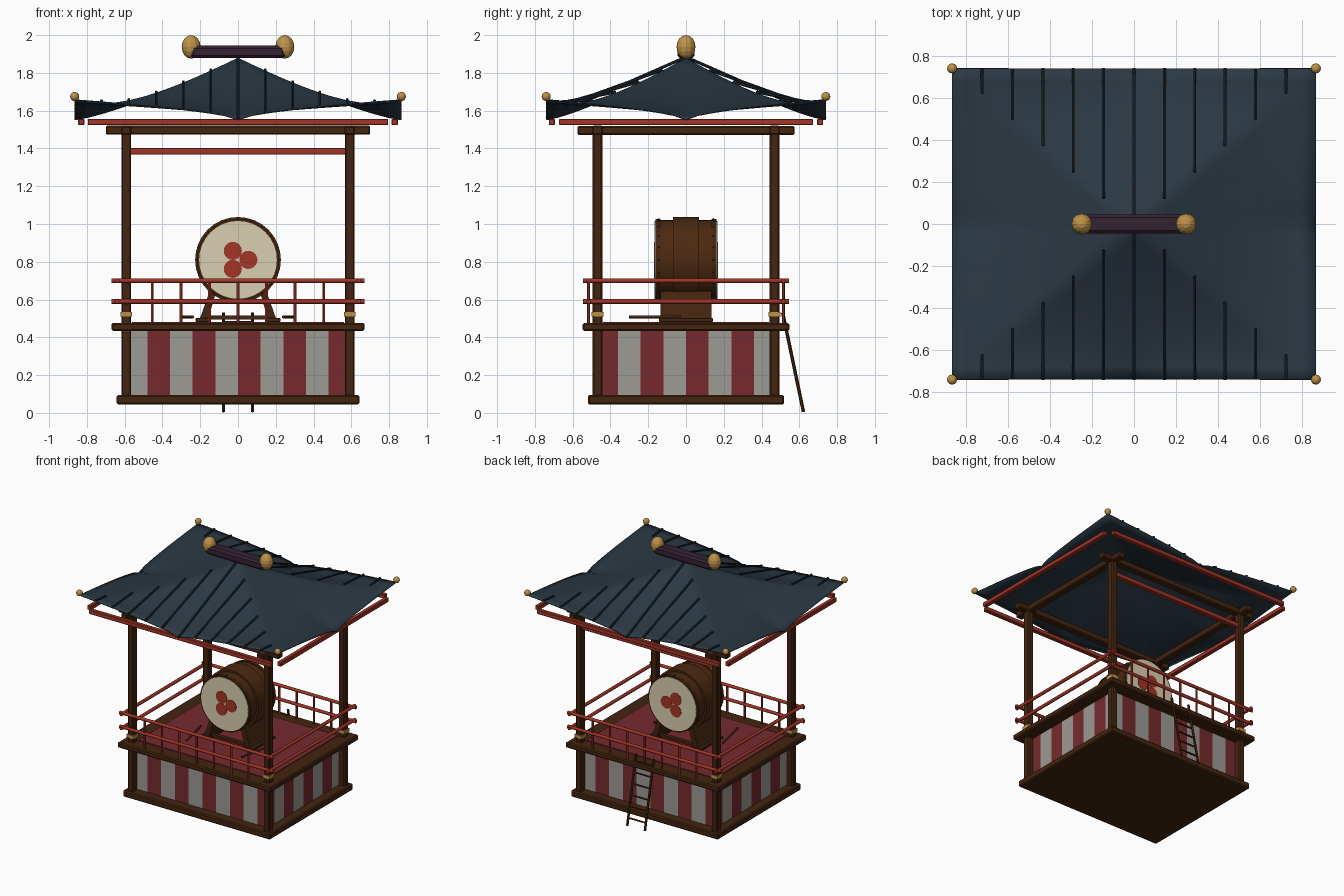
import bpy, bmesh, math
from mathutils import Vector

if "Cube" in bpy.data.objects:
    bpy.data.objects.remove(bpy.data.objects["Cube"])

def material(name, r, g, b):
    m = bpy.data.materials.new(name)
    m.diffuse_color = (r, g, b, 1)
    m.use_nodes = True
    m.node_tree.nodes["Principled BSDF"].inputs["Base Color"].default_value = m.diffuse_color
    return m

WOOD = material("dark wood", .057, .018, .005)
DRUMWOOD = material("drum wood", .072, .022, .005)
RED = material("vermilion", .37, .036, .02)
CRIMSON = material("crimson cloth", .18, .023, .027)
WHITE = material("white cloth", .34, .325, .30)
CREAM = material("drum skin", .70, .62, .44)
SLATE = material("slate roof", .024, .040, .057)
RIB = material("dark slate", .011, .019, .026)
PURPLE = material("ridge purple", .034, .016, .032)
GOLD = material("brass", .52, .29, .065)

def mesh_object(name, bm, *mats):
    me = bpy.data.meshes.new(name)
    bmesh.ops.recalc_face_normals(bm, faces=bm.faces)
    bm.to_mesh(me)
    bm.free()
    ob = bpy.data.objects.new(name, me)
    bpy.context.collection.objects.link(ob)
    for m in mats:
        me.materials.append(m)
    return ob

def smooth(ob, angle=40):
    bpy.ops.object.select_all(action='DESELECT')
    ob.select_set(True)
    bpy.context.view_layer.objects.active = ob
    bpy.ops.object.shade_smooth_by_angle(angle=math.radians(angle))

def box(name, c, s, mat, bevel=0.0):
    bm = bmesh.new()
    bmesh.ops.create_cube(bm, size=1)
    for v in bm.verts:
        v.co = Vector((c[i] + v.co[i] * s[i] for i in range(3)))
    if bevel:
        bmesh.ops.bevel(bm, geom=bm.edges[:], offset=bevel, segments=1, affect='EDGES')
    return mesh_object(name, bm, mat)

def rod(name, a, b, r, mat, seg=8):
    a, b = Vector(a), Vector(b)
    bm = bmesh.new()
    bmesh.ops.create_cone(bm, cap_ends=True, segments=seg, radius1=r, radius2=r, depth=(b - a).length)
    q = (b - a).to_track_quat('Z', 'Y')
    for v in bm.verts:
        v.co = q @ v.co + (a + b) / 2
    ob = mesh_object(name, bm, mat)
    smooth(ob, 50)
    return ob

def ball(name, c, s, mat):
    bm = bmesh.new()
    bmesh.ops.create_uvsphere(bm, u_segments=12, v_segments=8, radius=1)
    for v in bm.verts:
        v.co = Vector((c[i] + v.co[i] * s[i] for i in range(3)))
    return mesh_object(name, bm, mat)

PX, PY = .592, .468

# Stage base and floor
box("base_sill", (0, 0, .069), (1.285, 1.04, .05), WOOD, .008)
box("floor_slab", (0, 0, .455), (1.34, 1.095, .042), WOOD, .008)
box("floor_carpet", (0, 0, .478), (1.12, .88, .008), CRIMSON)

# Striped cloth skirt, one run of strips per side
bm = bmesh.new()
for k in range(4):
    hw, d = ((.57, .445), (.445, .57))[k % 2]
    cuts = sorted({-hw, hw} | {i * .12 for i in range(-4, 5) if abs(i * .12) < hw})
    for a, b in zip(cuts, cuts[1:]):
        vs = []
        for t, z in ((a, .09), (b, .09), (b, .44), (a, .44)):
            x, y = t, -d
            for _ in range(k):
                x, y = -y, x
            vs.append(bm.verts.new((x, y, z)))
        f = bm.faces.new(vs)
        f.material_index = 1 if math.floor((a + b) / .24) % 2 == 0 else 0
mesh_object("striped_skirt", bm, WHITE, CRIMSON)

# Corner posts with brass bands, top beams, railings, eave bars
for sx in (-1, 1):
    for sy in (-1, 1):
        box("corner_post", (sx * PX, sy * PY, .78), (.052, .052, 1.42), WOOD, .007)
        box("post_band", (sx * PX, sy * PY, .522), (.062, .062, .025), GOLD)
        ball("eave_ball", (sx * .865, sy * .74, 1.675), (.024, .024, .024), GOLD)
for s in (-1, 1):
    box("top_beam_long", (0, s * PY, 1.497), (1.40, .055, .048), WOOD, .007)
    box("top_beam_side", (s * PX, 0, 1.495), (.055, 1.15, .048), WOOD, .007)
    box("eave_bar_long", (0, s * .71, 1.54), (1.59, .033, .034), RED, .004)
    box("eave_bar_side", (s * .83, 0, 1.54), (.033, 1.345, .034), RED, .004)
    for z in (.59, .70):
        rod("rail_long", (-.67, s * .515, z), (.67, s * .515, z), .0125, RED)
        rod("rail_side", (s * .64, -.545, z), (s * .64, .545, z), .0125, RED)
    for i in range(-3, 4):
        rod("baluster", (i * .151, s * .515, .47), (i * .151, s * .515, .70), .008, RED, 6)
box("back_tie_beam", (0, PY, 1.385), (1.14, .034, .036), RED, .004)

# Ladder leaning on the back
foot, top = Vector((0, .622, .005)), Vector((0, .512, .53))
for s in (-1, 1):
    off = Vector((s * .077, 0, 0))
    rod("ladder_rail", foot + off, top + off, .009, WOOD, 6)
for i in range(6):
    p = foot.lerp(top, (i + .7) / 6.3)
    rod("ladder_rung", p - Vector((.077, 0, 0)), p + Vector((.077, 0, 0)), .007, WOOD, 6)

# Drum: body, middle band, skins, crest discs and studs
CZ = .81
rod("drum_body", (0, -.16, CZ), (0, .16, CZ), .212, DRUMWOOD, 32)
rod("drum_band", (0, -.07, CZ), (0, .07, CZ), .227, DRUMWOOD, 32)
for s in (-1, 1):
    rod("drum_rim", (0, s * .135, CZ), (0, s * .162, CZ), .217, WOOD, 32)
    rod("drum_skin", (0, s * .155, CZ), (0, s * .166, CZ), .206, CREAM, 32)
    for i in range(3):
        a = i * math.tau / 3
        x, z = .055 * math.cos(a), CZ + .055 * math.sin(a)
        rod("drum_crest", (x, s * .164, z), (x, s * .169, z), .048, RED, 20)
    for i in range(20):
        a = i * math.tau / 20
        ball("drum_stud", (.217 * math.cos(a), s * .145, CZ + .217 * math.sin(a)), (.004,) * 3, RIB)

# Drum stand: splayed cheeks on feet, cross bars, sticks on the floor
for s in (-1, 1):
    bm = bmesh.new()
    prof = ((.115, .645), (.15, .645), (.205, .49), (.16, .49))
    lo = [bm.verts.new((s * x, -.135, z)) for x, z in prof]
    hi = [bm.verts.new((s * x, .135, z)) for x, z in prof]
    bm.faces.new(lo)
    bm.faces.new(hi)
    for i in range(4):
        j = (i + 1) % 4
        bm.faces.new((lo[i], lo[j], hi[j], hi[i]))
    mesh_object("stand_cheek", bm, WOOD)
    box("stand_foot", (s * .185, 0, .492), (.08, .285, .02), WOOD, .003)
    box("stand_bar", (0, s * .10, .505), (.36, .03, .02), WOOD)
    rod("drum_stick", (s * .24, -.30, .508), (s * .30, -.03, .508), .008, WOOD)

# Roof: curved four-sided surface with lifted corners
RX, RY = .865, .74

def roof_z(x, y):
    u, v = abs(x) / RX, abs(y) / RY
    d, m = max(u, v), min(u, v)
    if d < 1e-6:
        return 1.88
    return 1.555 + .325 * max(0, 1 - d) ** 1.28 + .105 * d ** 4 * (m / d) ** .62

N = 12
bm = bmesh.new()
grid = [[bm.verts.new((RX * i / N, RY * j / N, roof_z(RX * i / N, RY * j / N)))
         for j in range(-N, N + 1)] for i in range(-N, N + 1)]
for i in range(2 * N):
    for j in range(2 * N):
        a, b, c, d = grid[i][j], grid[i + 1][j], grid[i + 1][j + 1], grid[i][j + 1]
        # split quads along the hips
        if (i < N) == (j < N):
            bm.faces.new((a, b, c))
            bm.faces.new((a, c, d))
        else:
            bm.faces.new((a, b, d))
            bm.faces.new((b, c, d))
roof = mesh_object("roof", bm, SLATE)
smooth(roof, 60)
sol = roof.modifiers.new("thickness", 'SOLIDIFY')
sol.thickness = .006

# Straight roof ribs from eave up to the hips, front and back
for k in range(-5, 6):
    x = k * .1445
    y0 = abs(x) / RX * RY
    for s in (-1, 1):
        rod("roof_rib", (x, s * RY, roof_z(x, RY) + .004), (x, s * y0, roof_z(x, y0) + .004), .008, RIB, 6)

# Ridge beam with brass finials
box("ridge_beam", (0, 0, 1.911), (.50, .09, .066), PURPLE, .014)
for s in (-1, 1):
    ball("ridge_finial", (s * .248, 0, 1.9375), (.05, .05, .0625), GOLD)
